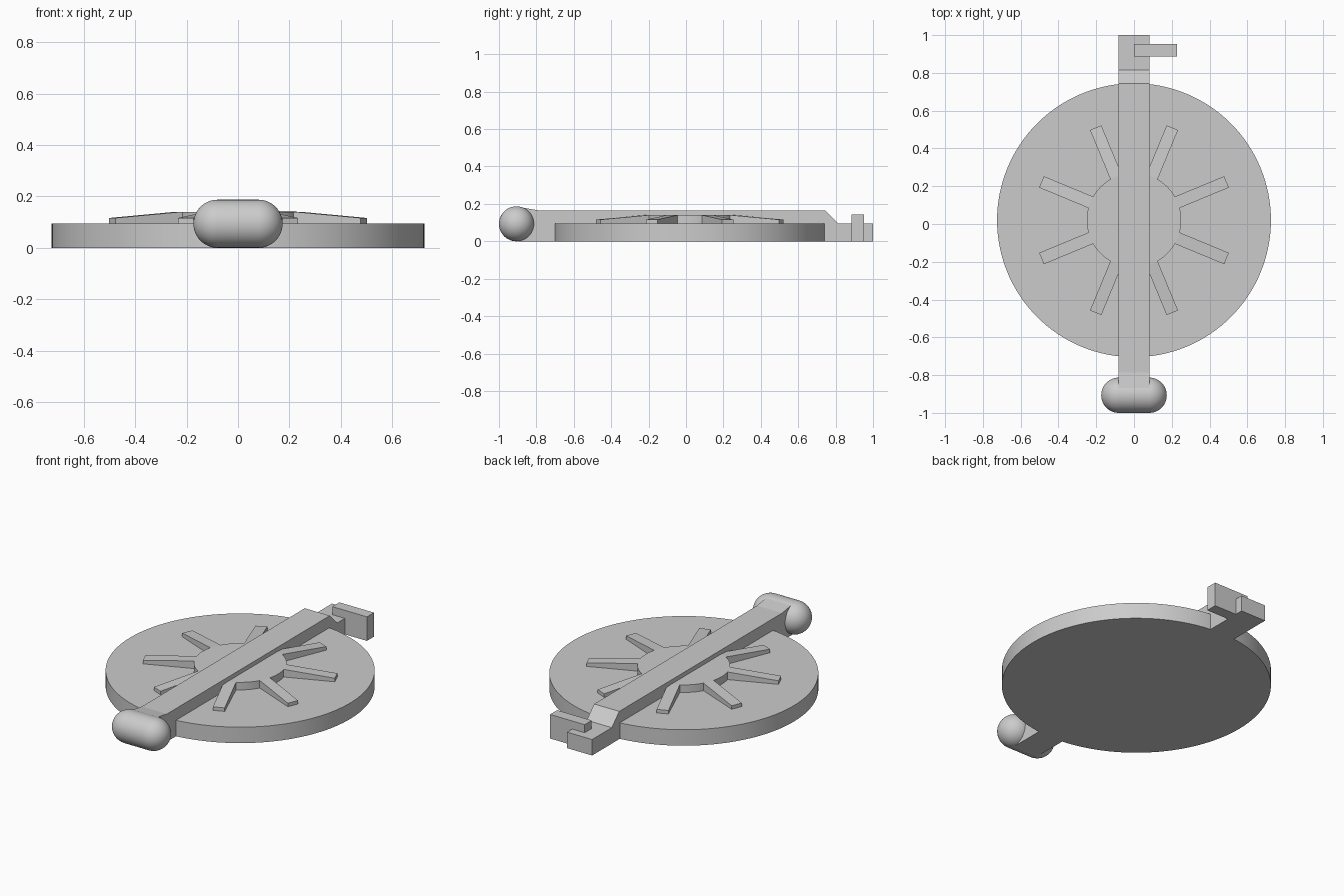
import bpy, bmesh
from math import pi, cos, sin, radians
from mathutils import Matrix, Vector

cube = bpy.data.objects.get("Cube")
if cube:
    bpy.data.objects.remove(cube, do_unlink=True)

grey = bpy.data.materials.new("plain grey")
grey.use_nodes = True
colour = (0.6, 0.6, 0.6, 1)
grey.diffuse_color = colour
grey.node_tree.nodes["Principled BSDF"].inputs["Base Color"].default_value = colour

CENTRE_Y = 0.02
DISC_TOP = 0.095


def finish(name, bm, smooth=False):
    bmesh.ops.recalc_face_normals(bm, faces=bm.faces)
    mesh = bpy.data.meshes.new(name)
    bm.to_mesh(mesh)
    bm.free()
    mesh.materials.append(grey)
    obj = bpy.data.objects.new(name, mesh)
    bpy.context.collection.objects.link(obj)
    if smooth:
        bpy.ops.object.select_all(action="DESELECT")
        obj.select_set(True)
        bpy.context.view_layer.objects.active = obj
        bpy.ops.object.shade_smooth_by_angle(angle=radians(30))
    return obj


def add_prism(bm, profile, width, matrix=Matrix()):
    """Extrude a (length, height) profile sideways, centred on its width."""
    verts = [bm.verts.new((a, -width / 2, z)) for a, z in profile]
    face = bm.faces.new(verts)
    ext = bmesh.ops.extrude_face_region(bm, geom=[face])
    new = [v for v in ext["geom"] if isinstance(v, bmesh.types.BMVert)]
    bmesh.ops.translate(bm, verts=new, vec=(0, width, 0))
    bmesh.ops.transform(bm, matrix=matrix, verts=verts + new)


def cylinder(name, radius, bottom, top):
    bm = bmesh.new()
    bmesh.ops.create_cone(bm, cap_ends=True, segments=128, radius1=radius, radius2=radius,
                          depth=top - bottom,
                          matrix=Matrix.Translation((0, CENTRE_Y, (bottom + top) / 2)))
    return finish(name, bm, smooth=True)


# Round plate and raised hub
cylinder("round_plate", 0.725, 0, DISC_TOP)
cylinder("hub", 0.25, 0.08, 0.14)

# Eight spokes sloping down from the hub
spoke = [(0.22, 0.08), (0.53, 0.08), (0.53, 0.116), (0.25, 0.14), (0.22, 0.14)]
bm = bmesh.new()
for i in range(8):
    turn = Matrix.Rotation(pi / 8 + i * pi / 4, 4, "Z")
    add_prism(bm, spoke, 0.065, Matrix.Translation((0, CENTRE_Y, 0)) @ turn)
finish("spokes", bm)

# Long bar: rises to the handle in front, steps down at the back
bar = [(-0.9, 0), (1, 0), (1, DISC_TOP), (0.815, DISC_TOP), (0.745, 0.165),
       (-0.785, 0.165), (-0.9, 0.184)]
bm = bmesh.new()
add_prism(bm, bar, 0.165, Matrix.Rotation(pi / 2, 4, "Z"))
finish("bar", bm)

# Side latch at the back
bm = bmesh.new()
bmesh.ops.create_cube(bm, size=1, matrix=Matrix.Translation((0.114, 0.919, 0.0715))
                      @ Matrix.Diagonal((0.228, 0.066, 0.143, 1)))
finish("side_latch", bm)

# Rounded handle, turned around its long axis
R, HALF, STEPS = 0.0935, 0.08, 16
arc = [i * pi / 2 / STEPS for i in range(STEPS + 1)]
outline = [(-HALF - R * cos(a), R * sin(a)) for a in arc]
outline += [(HALF + R * cos(a), R * sin(a)) for a in reversed(arc)]
bm = bmesh.new()
verts = [bm.verts.new((x, 0, r)) for x, r in outline]
edges = [bm.edges.new(pair) for pair in zip(verts, verts[1:])]
bmesh.ops.spin(bm, geom=verts + edges, cent=(0, 0, 0), axis=(1, 0, 0),
               angle=2 * pi, steps=48)
bmesh.ops.remove_doubles(bm, verts=bm.verts, dist=0.0002)
bmesh.ops.translate(bm, verts=bm.verts, vec=Vector((0, R - 1, R)))
finish("rounded_handle", bm, smooth=True)
